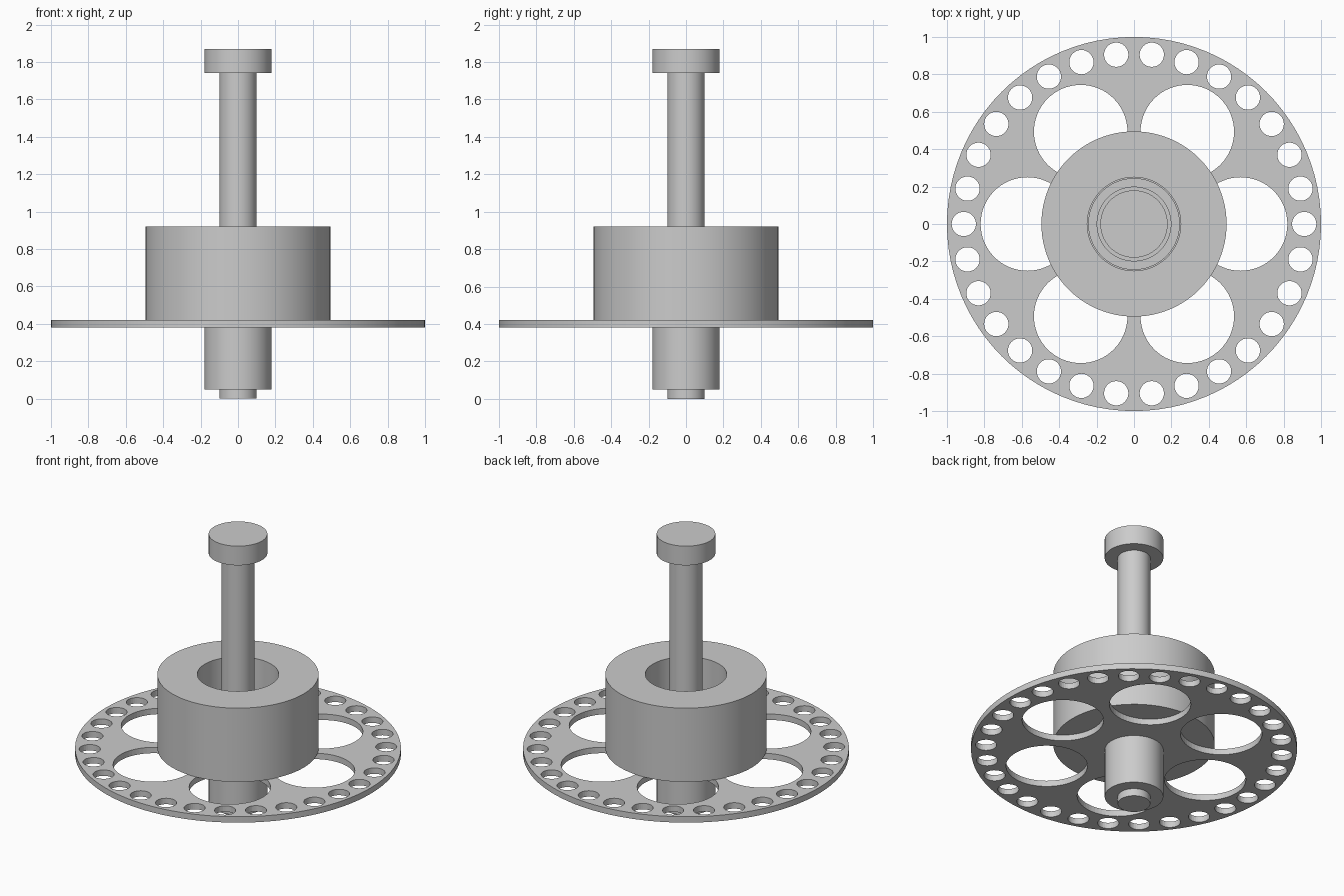
import bpy
import bmesh
from math import cos, sin, tau
from mathutils import Matrix

cube = bpy.data.objects.get("Cube")
if cube:
    bpy.data.objects.remove(cube, do_unlink=True)

GREY = (0.6, 0.6, 0.6, 1)
metal = bpy.data.materials.new("grey metal")
metal.use_nodes = True
metal.diffuse_color = GREY
metal.node_tree.nodes["Principled BSDF"].inputs["Base Color"].default_value = GREY


def make_object(name, bm):
    mesh = bpy.data.meshes.new(name)
    bmesh.ops.recalc_face_normals(bm, faces=bm.faces)
    bm.to_mesh(mesh)
    bm.free()
    mesh.materials.append(metal)
    obj = bpy.data.objects.new(name, mesh)
    bpy.context.collection.objects.link(obj)
    return obj


def activate(obj):
    bpy.ops.object.select_all(action='DESELECT')
    obj.select_set(True)
    bpy.context.view_layer.objects.active = obj


def smooth(obj):
    activate(obj)
    bpy.ops.object.shade_smooth_by_angle(angle=0.5)


def add_cylinder(bm, radius, z0, z1, x=0, y=0, sides=96):
    bmesh.ops.create_cone(bm, cap_ends=True, segments=sides, radius1=radius,
                          radius2=radius, depth=z1 - z0,
                          matrix=Matrix.Translation((x, y, (z0 + z1) / 2)))


def cylinder(name, radius, z0, z1):
    bm = bmesh.new()
    add_cylinder(bm, radius, z0, z1)
    obj = make_object(name, bm)
    smooth(obj)
    return obj


def ring(name, inner, outer, z0, z1, sides=96):
    """Square-section tube spun around the z axis."""
    bm = bmesh.new()
    section = [(inner, z0), (outer, z0), (outer, z1), (inner, z1)]
    loops = [[bm.verts.new((r * cos(tau * i / sides), r * sin(tau * i / sides), z))
              for r, z in section] for i in range(sides)]
    for i, a in enumerate(loops):
        b = loops[(i + 1) % sides]
        for j in range(4):
            k = (j + 1) % 4
            bm.faces.new((a[j], b[j], b[k], a[k]))
    smooth(make_object(name, bm))


# Shaft, its cap and the collar below the disc
cylinder("shaft", 0.1, 0, 1.75)
cylinder("shaft_cap", 0.18, 1.74, 1.87)
cylinder("lower_collar", 0.18, 0.05, 0.38)

# Hollow drum with a stepped seat at the bottom of its bore
ring("drum", 0.25, 0.495, 0.42, 0.92)
ring("bore_seat", 0.1, 0.245, 0.42, 0.46)
ring("seat_step", 0.1, 0.2, 0.46, 0.5)

# Disc with large windows and a rim of small holes
disc = cylinder("perforated_disc", 1.0, 0.38, 0.42)
bm = bmesh.new()
for count, distance, radius, sides in ((6, 0.57, 0.25, 64), (30, 0.91, 0.065, 32)):
    for i in range(count):
        a = tau * i / count
        add_cylinder(bm, radius, 0.3, 0.5, distance * cos(a), distance * sin(a), sides)
cutter = make_object("hole_cutter", bm)
cutter.hide_render = True
cut = disc.modifiers.new("holes", 'BOOLEAN')
cut.operation = 'DIFFERENCE'
cut.solver = 'EXACT'
cut.object = cutter
activate(disc)
bpy.ops.object.modifier_apply(modifier=cut.name)
bpy.data.objects.remove(cutter, do_unlink=True)
smooth(disc)
